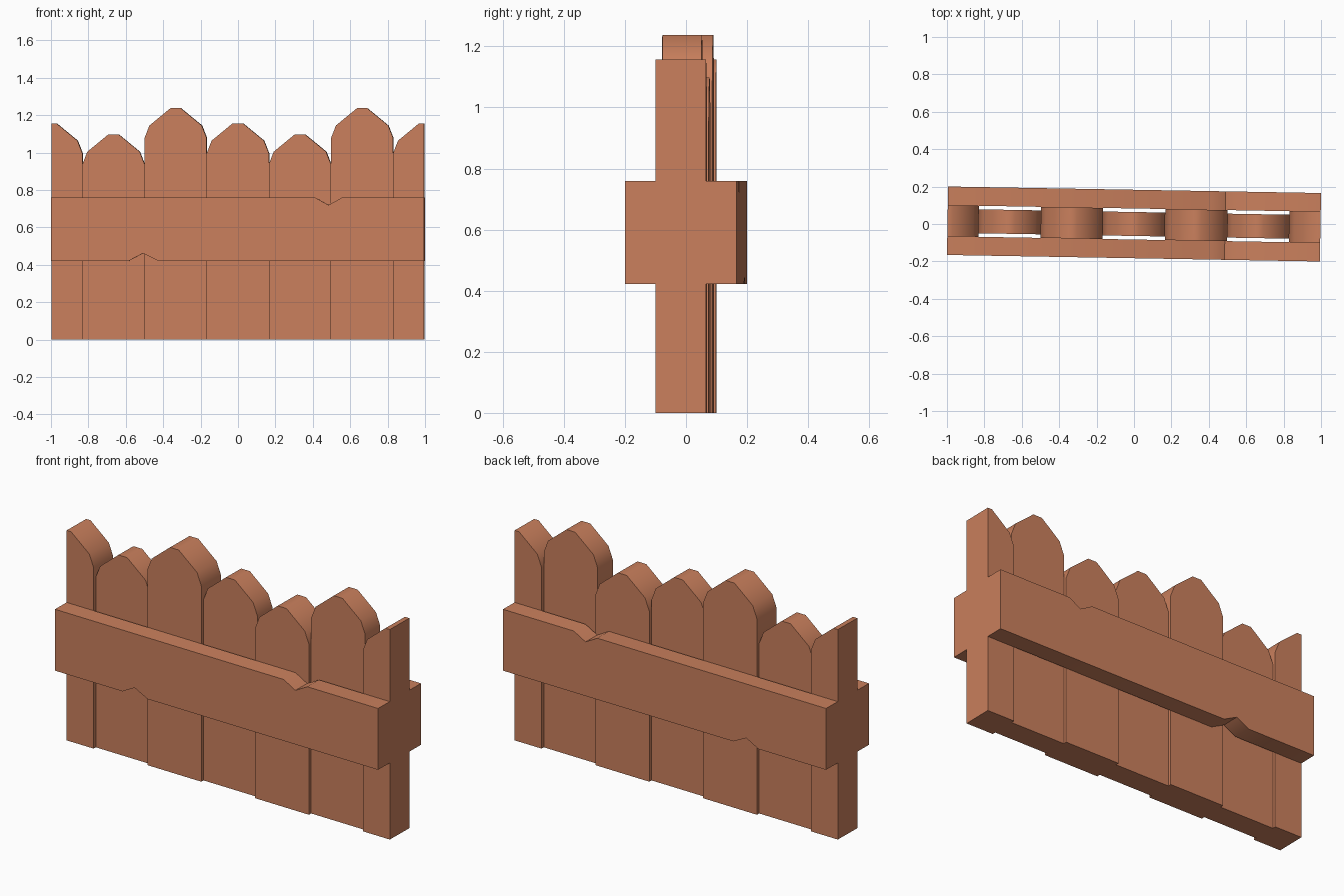
import bpy, bmesh, math
from mathutils import Matrix

if "Cube" in bpy.data.objects:
    bpy.data.objects.remove(bpy.data.objects["Cube"])

wood = bpy.data.materials.new("terracotta wood")
wood.diffuse_color = (0.59, 0.215, 0.109, 1)
wood.use_nodes = True
wood.node_tree.nodes["Principled BSDF"].inputs["Base Color"].default_value = wood.diffuse_color
TURN = Matrix.Rotation(math.radians(-1), 4, 'Z')  # whole fence is turned slightly
L = 0.997                                         # half length


def extrude_profile(name, pts, y0, y1):
    """Extrude an (x, z) outline from y0 to y1."""
    bm = bmesh.new()
    face = bm.faces.new([bm.verts.new((x, y0, z)) for x, z in pts])
    ext = bmesh.ops.extrude_face_region(bm, geom=[face])
    verts = [v for v in ext["geom"] if isinstance(v, bmesh.types.BMVert)]
    bmesh.ops.translate(bm, verts=verts, vec=(0, y1 - y0, 0))
    bmesh.ops.recalc_face_normals(bm, faces=bm.faces)
    bm.transform(TURN)
    me = bpy.data.meshes.new(name)
    bm.to_mesh(me)
    bm.free()
    me.materials.append(wood)
    ob = bpy.data.objects.new(name, me)
    bpy.context.collection.objects.link(ob)
    bpy.ops.object.select_all(action='DESELECT')
    ob.select_set(True)
    bpy.context.view_layer.objects.active = ob
    bpy.ops.object.shade_smooth_by_angle(angle=math.radians(45))


# Pickets: same pointed top at different heights, alternating thickness;
# the two end ones are half pickets
W = L / 6
right_top = [(0.027, 0), (0.14, -0.093), (W, -0.16)]
left_top = [(-x, z) for x, z in reversed(right_top)]
heights = [1.157, 1.098, 1.238, 1.157, 1.098, 1.238, 1.157]
for i, h in enumerate(heights):
    cx = (i - 3) * L / 3
    t = 0.083 if i % 2 == 0 else 0.064
    lx = 0 if i == 0 else -W
    rx = 0 if i == 6 else W
    top = ([(0, 0)] if i == 0 else left_top) + ([(0, 0)] if i == 6 else right_top)
    pts = [(lx, 0)] + [(x, h + z) for x, z in top] + [(rx, 0)]
    extrude_profile(f"picket_{i + 1}", [(cx + x, z) for x, z in pts], -t, t)

# Rails front and back, each with a nick in the top and bottom edge
B, T = 0.422, 0.76
rail = [(-L, B), (-0.58, B), (-0.505, B + 0.04), (-0.425, B), (L, B),
        (L, T), (0.56, T), (0.487, T - 0.04), (0.415, T), (-L, T)]
extrude_profile("front_rail", rail, -0.183, -0.083)
extrude_profile("back_rail", rail, 0.083, 0.183)
